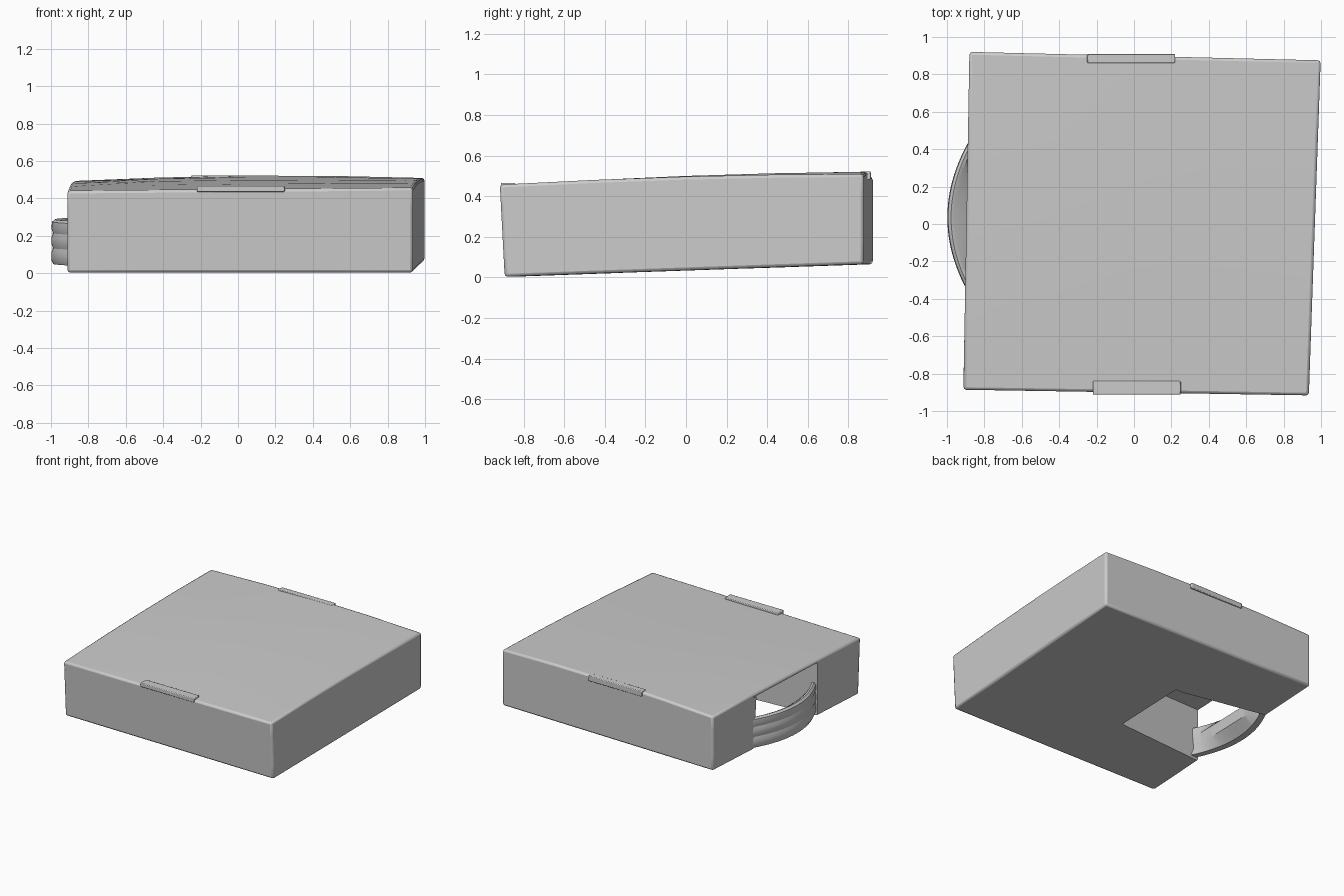
import bpy, bmesh
from mathutils import Vector

if "Cube" in bpy.data.objects:
    bpy.data.objects.remove(bpy.data.objects["Cube"])


def make_object(name, bm):
    bmesh.ops.recalc_face_normals(bm, faces=bm.faces)
    mesh = bpy.data.meshes.new(name)
    bm.to_mesh(mesh)
    bm.free()
    obj = bpy.data.objects.new(name, mesh)
    bpy.context.collection.objects.link(obj)
    return obj


def loft(name, sections):
    """Skin a closed solid through equal-sized cross-sections."""
    bm = bmesh.new()
    rings = [[bm.verts.new(p) for p in s] for s in sections]
    n = len(rings[0])
    for a, b in zip(rings, rings[1:]):
        for i in range(n):
            j = (i + 1) % n
            bm.faces.new((a[i], a[j], b[j], b[i]))
    bm.faces.new(rings[0])
    bm.faces.new(rings[-1])
    return make_object(name, bm)


def finish(obj, width=0.0):
    if width:
        bev = obj.modifiers.new("soft_edges", 'BEVEL')
        bev.width, bev.segments = width, 2
    bpy.ops.object.select_all(action='DESELECT')
    obj.select_set(True)
    bpy.context.view_layer.objects.active = obj
    bpy.ops.object.shade_smooth_by_angle()


# Case body: slightly skewed and tilted box with a gently domed top
corners = {(-1, -1): (-0.912, -0.875), (1, -1): (0.935, -0.905),
           (1, 1): (0.998, 0.875), (-1, 1): (-0.88, 0.92)}


def case_point(u, v, w):
    x = y = 0
    for (a, b), (cx, cy) in corners.items():
        k = (1 + a * u) * (1 + b * v) / 4
        x, y = x + k * cx, y + k * cy
    t = (v + 1) / 2
    low = 0.003 + 0.062 * t
    top = 0.449 + 0.052 * t + 0.008 * u + 0.02 * t * (1 - u * u) + 0.013 * (1 - v * v)
    # front face leans forward at the top
    y += (0.012 * w) * (-1 if v < -0.9 else 0)
    return Vector((x, y, top if w > 0.5 else low if w < -0.5 else (low + top) / 2))


bm = bmesh.new()
bmesh.ops.create_cube(bm, size=2)
bmesh.ops.subdivide_edges(bm, edges=bm.edges[:], cuts=3, use_grid_fill=True)
for v in bm.verts:
    u, t, w = v.co
    w = w if abs(w) > 0.9 else 0.999 * w
    p = case_point(u, t, w)
    if abs(w) < 0.9:
        p = case_point(u, t, -1).lerp(case_point(u, t, 1), (w + 1) / 2)
    v.co = p
body = make_object("case_body", bm)
bev = body.modifiers.new("soft_edges", 'BEVEL')
bev.width, bev.segments, bev.limit_method = 0.015, 2, 'ANGLE'

# Hand recess, open at the left side and underneath
sections = []
for y_out, y_in, z_top in ((-0.36, -0.31, 0.442), (0.43, 0.29, 0.462)):
    sections.append([(-1.1, y_out, -0.1), (-1.1, y_out, z_top), (-0.89, y_out, z_top),
                     (-0.40, y_in, z_top - 0.03), (-0.15, y_in, 0.04), (-0.15, y_in, -0.1),
                     (-0.89, y_out, -0.1)])
cutter = loft("recess_cutter", sections)
cutter.hide_render = True
cutter.hide_set(True)
cut = body.modifiers.new("hand_recess", 'BOOLEAN')
cut.object, cut.operation, cut.solver = cutter, 'DIFFERENCE', 'EXACT'
finish(body)

# Curved carrying handle with a softly ribbed outer face
sections = []
for i in range(25):
    t = -1 + i / 12
    y = 0.035 + 0.395 * t
    o = -0.89 - 0.108 * (1 - t * t)
    lift = 0.01 * t
    sections.append([(x, y, z + lift) for x, z in (
        (o + 0.01, 0.05), (o, 0.07), (o, 0.11), (o + 0.008, 0.135), (o, 0.16),
        (o, 0.19), (o + 0.008, 0.215), (o, 0.24), (o + 0.004, 0.275), (o + 0.02, 0.288),
        (o + 0.04, 0.28), (-0.85, 0.20), (-0.86, 0.12), (o + 0.06, 0.05))])
finish(loft("carrying_handle", sections))


# Closure tabs along the front and back top edges
def tab(name, x0, x1, y0, y1, z0, z1):
    obj = loft(name, [[(x, y0, z0), (x, y1, z0), (x, y1, z1), (x, y0, z1)] for x in (x0, x1)])
    finish(obj, 0.005)


tab("front_latch", -0.22, 0.25, -0.912, -0.84, 0.435, 0.466)
tab("back_tab", -0.25, 0.22, 0.86, 0.910, 0.48, 0.522)
